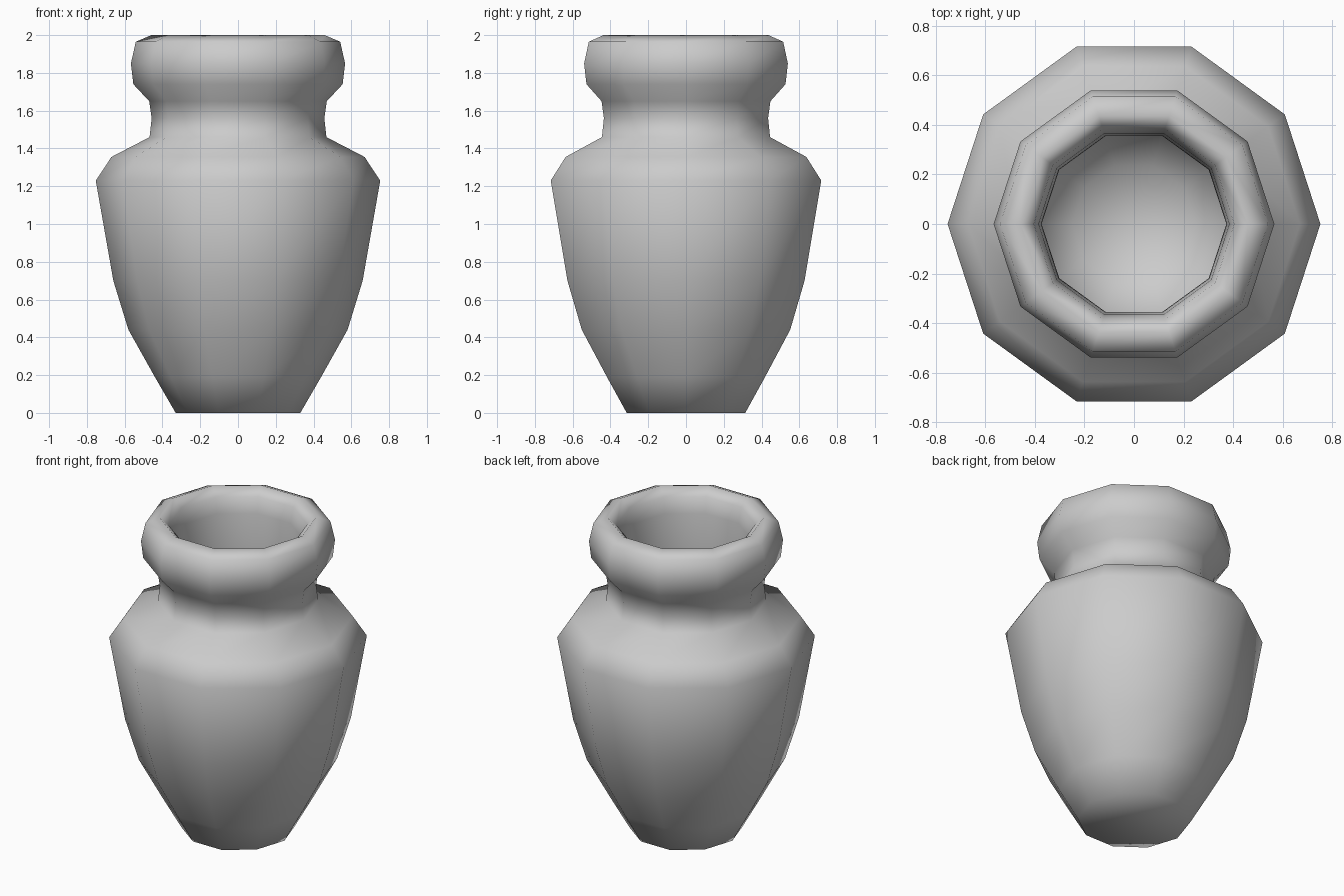
import bpy, bmesh
from math import cos, sin, tau

if "Cube" in bpy.data.objects:
    bpy.data.objects.remove(bpy.data.objects["Cube"])

SIDES = 10

# Outer wall from foot to rim, then inner wall back down to the floor (radius, height)
outer = [(0.33, 0), (0.44, 0.19), (0.58, 0.44), (0.66, 0.70), (0.753, 1.23),
         (0.67, 1.355), (0.468, 1.46), (0.457, 1.56), (0.47, 1.65),
         (0.554, 1.74), (0.567, 1.85), (0.541, 1.965), (0.459, 2.0)]
inner = [(0.405, 1.95), (0.385, 1.85), (0.375, 1.66), (0.373, 1.56), (0.38, 1.43),
         (0.60, 1.30), (0.67, 1.20), (0.58, 0.72), (0.50, 0.48),
         (0.37, 0.24), (0.25, 0.08)]

bm = bmesh.new()
rings = [[bm.verts.new((r * cos(tau * i / SIDES), r * sin(tau * i / SIDES), z))
          for i in range(SIDES)] for r, z in outer + inner]

# Walls
for a, b in zip(rings, rings[1:]):
    for i in range(SIDES):
        j = (i + 1) % SIDES
        bm.faces.new((a[i], a[j], b[j], b[i]))

# Underside and inner floor
bm.faces.new(rings[0][::-1])
floor_centre = bm.verts.new((0, 0, 0.06))
for i in range(SIDES):
    bm.faces.new((rings[-1][i], rings[-1][(i + 1) % SIDES], floor_centre))

bmesh.ops.recalc_face_normals(bm, faces=bm.faces)
for f in bm.faces:
    f.smooth = True

# Vase object
mesh = bpy.data.meshes.new("vase")
bm.to_mesh(mesh)
bm.free()
vase = bpy.data.objects.new("vase", mesh)
bpy.context.collection.objects.link(vase)
